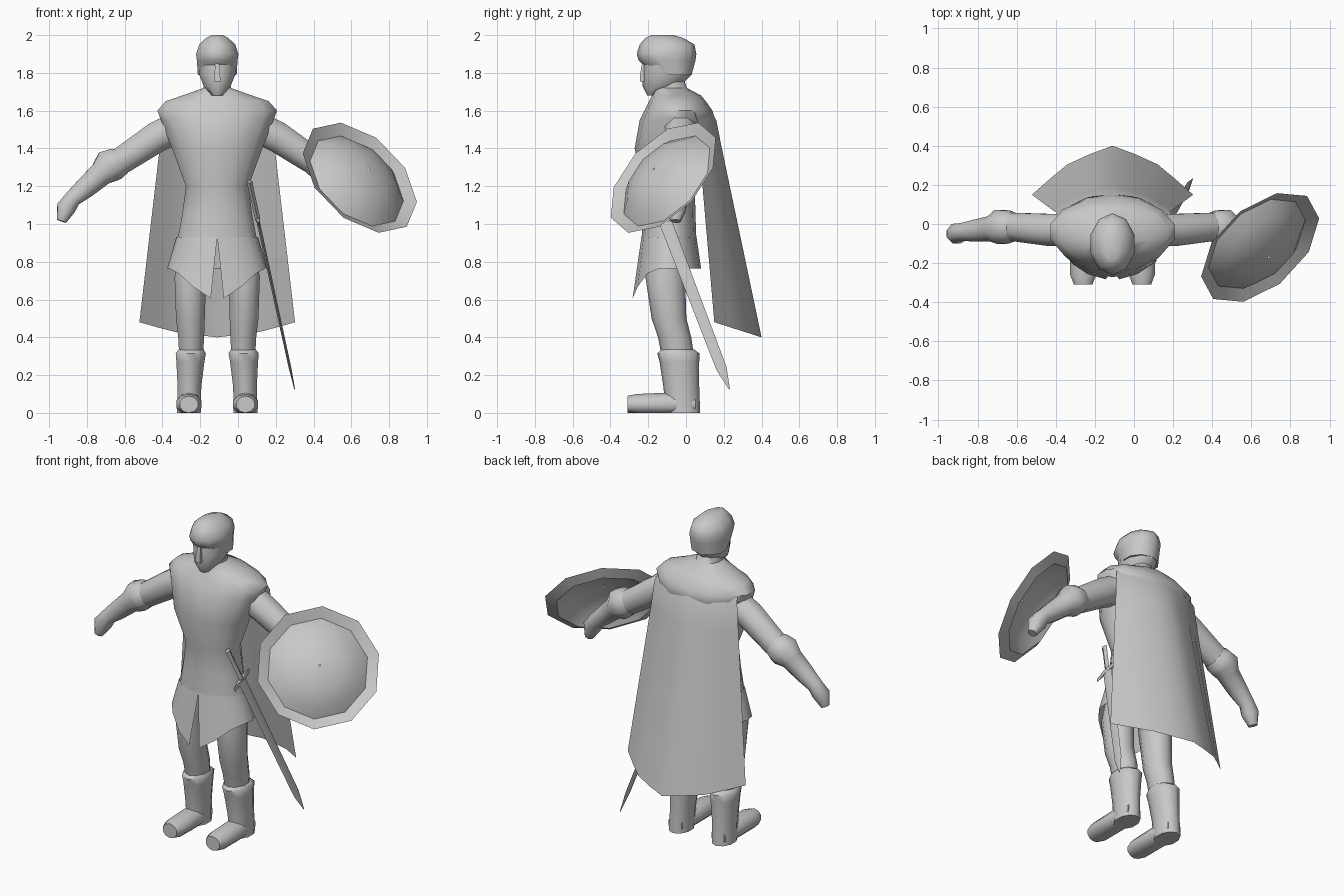
import bpy, bmesh, math
from mathutils import Vector as V

if "Cube" in bpy.data.objects:
    bpy.data.objects.remove(bpy.data.objects["Cube"])

CX = -0.11                       # figure's own centre line
grey = bpy.data.materials.new("plain grey")
grey.diffuse_color = (0.58, 0.58, 0.58, 1)
grey.use_nodes = True
grey.node_tree.nodes["Principled BSDF"].inputs["Base Color"].default_value = grey.diffuse_color


def finish(name, bm, angle=50, fix=True):
    if fix:
        bmesh.ops.recalc_face_normals(bm, faces=bm.faces)
    me = bpy.data.meshes.new(name)
    bm.to_mesh(me)
    bm.free()
    me.materials.append(grey)
    ob = bpy.data.objects.new(name, me)
    bpy.context.collection.objects.link(ob)
    bpy.ops.object.select_all(action='DESELECT')
    ob.select_set(True)
    bpy.context.view_layer.objects.active = ob
    bpy.ops.object.shade_smooth_by_angle(angle=math.radians(angle))
    return ob


def grid(name, rows, closed=False, caps=False, angle=50, fix=True):
    """Skin rows of points with quads."""
    bm = bmesh.new()
    vs = [[bm.verts.new(p) for p in r] for r in rows]
    n = len(vs[0])
    for a, b in zip(vs, vs[1:]):
        for i in range(n if closed else n - 1):
            j = (i + 1) % n
            bm.faces.new((a[i], a[j], b[j], b[i]))
    if caps:
        bm.faces.new(vs[0][::-1])
        bm.faces.new(vs[-1])
    return finish(name, bm, angle, fix)


def ring(c, u, v, n):
    pts = []
    for i in range(n):
        t = 2 * math.pi * (i + 0.5) / n
        p = V(c) + V(u) * math.cos(t) + V(v) * math.sin(t)
        p.z = max(p.z, 0)
        pts.append(p)
    return pts


def column(name, secs, n=10, caps=True, angle=50):
    """Upright loft: sections are z, x, y, rx, ry."""
    return grid(name, [ring((x, y, z), (rx, 0, 0), (0, ry, 0), n)
                       for z, x, y, rx, ry in secs], True, caps, angle)


def tube(name, path, n=8):
    """Loft along a path of (x, y, z, radius)."""
    rows = []
    for i, p in enumerate(path):
        d = V(path[min(i + 1, len(path) - 1)][:3]) - V(path[max(i - 1, 0)][:3])
        u = d.cross(V((0, 1, 0))).normalized()
        v = d.cross(u).normalized()
        rows.append(ring(p[:3], u * p[3], v * p[3], n))
    return grid(name, rows, True, True)


# torso with shoulder mantle
column("torso", [(z, CX, y, rx, ry) for z, y, rx, ry in [
    (1.78, -.09, .065, .075), (1.72, -.08, .075, .085), (1.68, -.05, .19, .13),
    (1.65, -.045, .28, .15), (1.60, -.04, .325, .18), (1.55, -.045, .305, .20),
    (1.40, -.10, .245, .172), (1.20, -.09, .17, .137), (1.05, -.09, .19, .14),
    (.92, -.09, .215, .145)]], 14)

# split skirt, longer at the front
top, hem = [], []
for i in range(17):
    k = i / 16
    t = -math.pi / 2 + 2 * math.pi * k
    top.append((CX + .217 * math.cos(t), -.09 + .146 * math.sin(t), .93))
    s = -math.pi / 2 + .13 + (2 * math.pi - .26) * k
    f = max(0, -math.sin(s))
    hem.append((CX + .265 * math.cos(s), -.09 + .17 * math.sin(s) - .025 * f ** 3,
                .765 - .165 * f ** 4))
grid("skirt", [top, hem])

# head: face below, helmet above
column("face", [(z, CX, y, rx, ry) for z, y, rx, ry in [
    (1.68, -.165, .03, .04), (1.73, -.13, .075, .10), (1.79, -.10, .10, .13),
    (1.88, -.095, .108, .13)]], 10)
column("helmet", [(z, CX, y, rx, ry) for z, y, rx, ry in [
    (1.79, -.07, .108, .10), (1.865, -.10, .113, .15), (1.90, -.103, .118, .158),
    (1.95, -.10, .10, .145), (1.985, -.115, .062, .10), (2.0, -.125, .03, .06)]], 10)
column("nose", [(1.755, CX, -.225, .024, .028), (1.785, CX, -.225, .022, .027),
                (1.87, CX, -.215, .012, .02)], 4)

for side, word in ((-1, "right"), (1, "left")):
    X = lambda o: CX + side * o
    # legs and boots
    column(word + "_leg", [(z, X(x), y, rx, ry) for z, x, y, rx, ry in [
        (.95, .10, -.10, .09, .10), (.72, .142, -.11, .088, .105),
        (.50, .142, -.09, .08, .092), (.40, .138, -.06, .072, .088),
        (.28, .138, -.04, .065, .085)]])
    column(word + "_boot", [(z, X(x), y, rx, ry) for z, x, y, rx, ry in [
        (.335, .138, -.045, .07, .088), (.315, .14, -.04, .084, .112),
        (.27, .142, -.035, .078, .105), (.14, .147, -.025, .066, .095),
        (0, .15, -.015, .066, .09)]])
    grid(word + "_foot", [ring((X(.15), y, .045), (rx, 0, 0), (0, 0, rz), 10)
         for y, rx, rz in [(.05, .05, .05), (-.10, .07, .062), (-.26, .07, .055),
                           (-.31, .05, .045)]], True, True)
    # sleeve, cuffed glove, hand
    tube(word + "_sleeve", [(X(.20), -.03, 1.52, .09), (X(.32), -.03, 1.46, .088),
                            (X(.50), -.015, 1.34, .078), (X(.56), -.015, 1.30, .07)])
    tube(word + "_glove", [(X(.50), -.015, 1.335, .075), (X(.535), -.015, 1.32, .09),
                           (X(.575), -.015, 1.305, .095), (X(.615), -.025, 1.265, .07),
                           (X(.70), -.035, 1.19, .06), (X(.765), -.04, 1.135, .048),
                           (X(.80), -.05, 1.085, .055), (X(.825), -.055, 1.015, .028)])

# cape
rows = []
for z, dz, w, ye, ym in [(1.62, 0, .27, .03, .12), (1.55, 0, .29, .06, .16),
                         (1.40, 0, .305, .07, .19), (.48, .08, .412, .15, .40)]:
    rows.append([(CX + w * u, ye + (ym - ye) * f, z - dz * f) for u, f in
                 [(-1, 0), (-.78, .32), (-.56, .62), (-.28, .83), (0, 1),
                  (.28, .83), (.56, .62), (.78, .32), (1, 0)]])
grid("cape", rows[::-1], angle=60, fix=False)

# ten-sided shield: inward sloping rim and a dome
c = V((.645, -.12, 1.245))
a = V((-.1, .185, .29)).normalized()
nrm = V((.545, -.61, .577)).normalized()
b = nrm.cross(a).normalized()
rows = []
for r, h in [(.36, 0), (.295, -.03), (.23, .025), (.15, .06), (.07, .078), (.005, .082)]:
    rows.append([c + nrm * h + a * (r * math.cos(i * math.pi / 5))
                 + b * (r * math.sin(i * math.pi / 5)) for i in range(10)])
grid("shield", rows, True, angle=40, fix=False)

# sword at the hip: blade, guard and grip along one slanted axis
tip = V((.30, .23, .125))
d = (V((.055, -.20, 1.25)) - tip).normalized()
wide = V((0, 1, 0))
wide = (wide - d * wide.dot(d)).normalized()
thin = d.cross(wide)


def blade(name, secs, n=4):
    rows = []
    for s, w, t in secs:
        p = tip + d * s
        rows.append([p + wide * w, p + thin * t, p - wide * w, p - thin * t])
    grid(name, rows, True, True, 30)


blade("sword_blade", [(0, .003, .002), (.12, .028, .007), (.98, .034, .009)])
blade("sword_guard", [(.965, .09, .008), (.99, .09, .012)])
blade("sword_grip", [(.98, .018, .014), (1.16, .018, .014), (1.20, .022, .016)])
